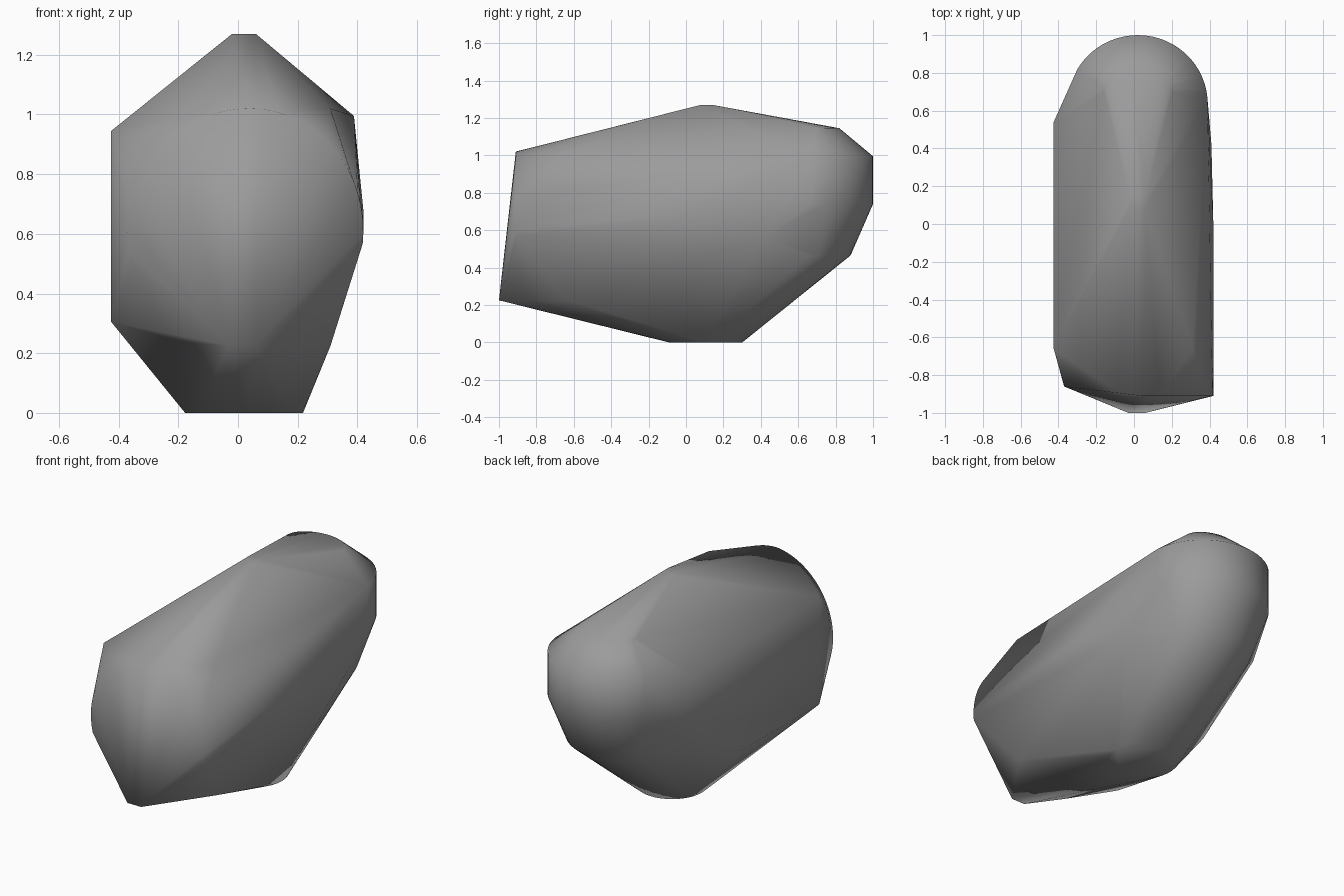
import bpy, bmesh
from math import sin, cos, radians

if "Cube" in bpy.data.objects:
    bpy.data.objects.remove(bpy.data.objects["Cube"])

pts = []


def arc(n, a0, a1, f):
    """Add points f(cos, sin) along an arc given in degrees."""
    for i in range(n + 1):
        a = radians(a0 + (a1 - a0) * i / n)
        pts.append(f(cos(a), sin(a)))


# round foot on the ground
arc(32, 0, 348, lambda c, s: (0.02 + 0.198 * c, 0.105 + 0.196 * s, 0))

# front rim: flat right half, left half swept back
arc(20, -6, 90, lambda c, s: (0.04 + 0.38 * c, -0.91, 0.61 + 0.41 * s))
arc(18, 95, 195, lambda c, s: (0.04 + 0.41 * c, -0.91 - 0.05 * c, 0.61 + 0.41 * s))

# rounded upright back
for z in (0.74, 0.995):
    arc(24, 5, 150, lambda c, s: (0.02 + 0.37 * c, 0.637 + 0.363 * s, z))
# tapering lower back and small upper back cap
arc(16, 0, 180, lambda c, s: (0.02 + 0.29 * c, 0.6 + 0.28 * s, 0.465))
arc(16, 0, 180, lambda c, s: (0.02 + 0.18 * c, 0.7 + 0.12 * s, 1.145))

# crown, chin and side corners
pts += [
    (-0.02, 0.08, 1.27), (0.06, 0.08, 1.27), (0.06, 0.14, 1.27), (-0.02, 0.14, 1.27),
    (-0.03, -1, 0.225), (0.06, -1, 0.225),
    (0.31, -0.66, 1.02), (0.31, -0.64, 0.225), (-0.18, -0.82, 0.235),
    (0.42, 0.0, 0.68), (0.41, 0.42, 0.56),
    (-0.425, -0.66, 0.945), (-0.425, 0.54, 0.925),
    (-0.425, -0.65, 0.305), (-0.425, 0.1, 0.31), (-0.425, 0.54, 0.62),
]

# faceted stone body wrapped round all profiles
bm = bmesh.new()
for p in pts:
    bm.verts.new(p)
bmesh.ops.convex_hull(bm, input=bm.verts)
loose = [v for v in bm.verts if not v.link_faces]
bmesh.ops.delete(bm, geom=loose, context='VERTS')
bmesh.ops.dissolve_limit(bm, angle_limit=radians(1), verts=bm.verts, edges=bm.edges)
bmesh.ops.recalc_face_normals(bm, faces=bm.faces)
mesh = bpy.data.meshes.new("stone_body")
bm.to_mesh(mesh)
bm.free()
body = bpy.data.objects.new("stone_body", mesh)
bpy.context.collection.objects.link(body)
bpy.context.view_layer.objects.active = body
body.select_set(True)
bpy.ops.object.shade_smooth_by_angle(angle=radians(100))

# dark grey stone
mat = bpy.data.materials.new("dark_stone")
mat.diffuse_color = (0.33, 0.33, 0.33, 1)
mat.use_nodes = True
mat.node_tree.nodes["Principled BSDF"].inputs["Base Color"].default_value = mat.diffuse_color
mesh.materials.append(mat)
